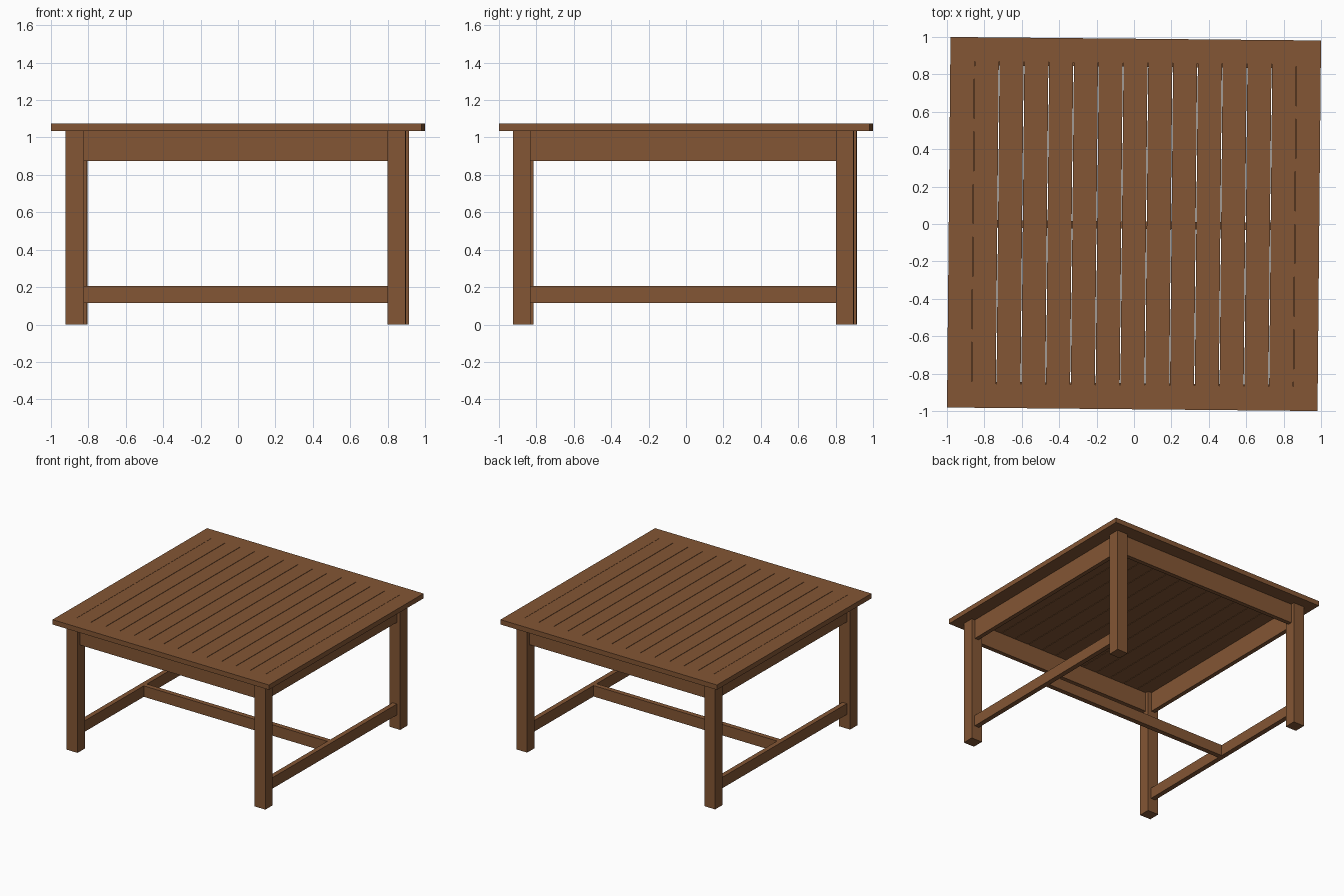
import bpy, math
from mathutils import Matrix

if "Cube" in bpy.data.objects:
    bpy.data.objects.remove(bpy.data.objects["Cube"])

wood = bpy.data.materials.new("brown_wood")
wood.diffuse_color = (0.23, 0.094, 0.035, 1)
wood.use_nodes = True
wood.node_tree.nodes["Principled BSDF"].inputs["Base Color"].default_value = wood.diffuse_color

TURN = Matrix.Rotation(-0.0095, 4, 'Z')  # whole table is turned very slightly


def box(name, x0, x1, y0, y1, z0, z1):
    bpy.ops.mesh.primitive_cube_add(size=1)
    o = bpy.context.object
    o.name = name
    o.data.transform(Matrix.Translation(((x0 + x1) / 2, (y0 + y1) / 2, (z0 + z1) / 2))
                     @ Matrix.Diagonal((x1 - x0, y1 - y0, z1 - z0, 1)))
    o.data.transform(TURN)
    o.data.materials.append(wood)
    return o


# Tabletop frame
H, I, Z0, Z1 = 0.99, 0.861, 1.035, 1.075
box("top_left_board", -H, -I, -H, H, Z0, Z1)
box("top_right_board", I, H, -H, H, Z0, Z1)
box("top_front_board", -I, I, -H, -I, Z0, Z1)
box("top_back_board", -I, I, I, H, Z0, Z1)

# Tabletop slats with hairline gaps
N, GAP = 13, 0.004
pitch = 2 * I / N
for i in range(N):
    x = -I + i * pitch
    box(f"top_slat_{i + 1}", x + GAP / 2, x + pitch - GAP / 2, -I, I, Z0, Z1)

# Legs
XS = {"left": (-0.913, -0.814), "right": (0.807, 0.905)}
YS = {"front": (-0.916, -0.823), "back": (0.810, 0.905)}
for xn, (x0, x1) in XS.items():
    for yn, (y0, y1) in YS.items():
        box(f"{yn}_{xn}_leg", x0, x1, y0, y1, 0, Z0)

# Aprons, set back from the leg faces
A0, T, S = 0.875, 0.035, 0.03
box("front_apron", -0.814, 0.807, -0.916 + S, -0.916 + S + T, A0, Z0)
box("back_apron", -0.814, 0.807, 0.905 - S - T, 0.905 - S, A0, Z0)
box("left_apron", -0.913 + S, -0.913 + S + T, -0.823, 0.810, A0, Z0)
box("right_apron", 0.905 - S - T, 0.905 - S, -0.823, 0.810, A0, Z0)

# H-shaped stretchers
B0, B1, W = 0.115, 0.205, 0.02
box("left_stretcher", -0.8635 - W, -0.8635 + W, -0.823, 0.810, B0, B1)
box("right_stretcher", 0.856 - W, 0.856 + W, -0.823, 0.810, B0, B1)
box("middle_stretcher", -0.8635 + W, 0.856 - W, -0.006 - W, -0.006 + W, B0, B1)
